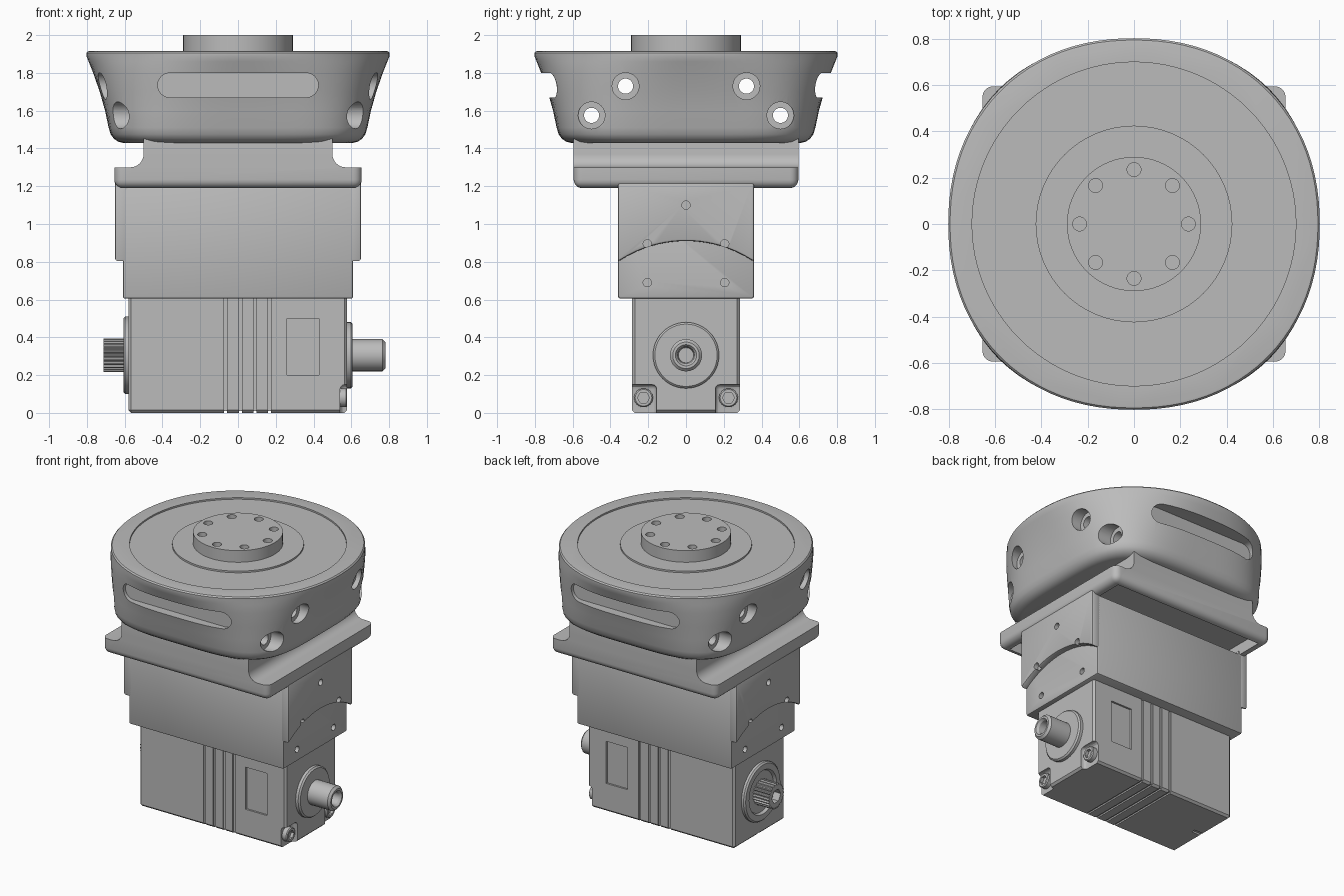
import bpy, bmesh
from math import sin, cos, pi, radians, sqrt, asin
from mathutils import Vector

if "Cube" in bpy.data.objects:
    bpy.data.objects.remove(bpy.data.objects["Cube"])

grey = bpy.data.materials.new("machined grey")
grey.use_nodes = True
grey.diffuse_color = (0.5, 0.5, 0.5, 1)
grey.node_tree.nodes["Principled BSDF"].inputs["Base Color"].default_value = (0.5, 0.5, 0.5, 1)


def place(axis, p, d):
    """Put a 2D point on the plane across an axis, at distance d along it."""
    return {"x": (d, p[0], p[1]), "y": (p[0], d, p[1]), "z": (p[0], p[1], d)}[axis]


def loft(name, rings):
    bm = bmesh.new()
    rows = [[bm.verts.new(p) for p in ring] for ring in rings]
    n = len(rows[0])
    for a, b in zip(rows, rows[1:]):
        for i in range(n):
            j = (i + 1) % n
            bm.faces.new((a[i], a[j], b[j], b[i]))
    bm.faces.new(rows[0])
    bm.faces.new(rows[-1])
    bmesh.ops.recalc_face_normals(bm, faces=bm.faces)
    mesh = bpy.data.meshes.new(name)
    bm.to_mesh(mesh)
    bm.free()
    mesh.materials.append(grey)
    ob = bpy.data.objects.new(name, mesh)
    bpy.context.collection.objects.link(ob)
    return ob


def prism(name, axis, pts, a, b):
    return loft(name, [[place(axis, p, d) for p in pts] for d in (a, b)])


def box(name, x0, x1, y0, y1, z0, z1):
    return prism(name, "z", [(x0, y0), (x1, y0), (x1, y1), (x0, y1)], z0, z1)


def circle(c, r, n=48):
    return [(c[0] + r * cos(2 * pi * i / n), c[1] + r * sin(2 * pi * i / n)) for i in range(n)]


def cyl(name, axis, c, r, a, b, n=48):
    return prism(name, axis, circle(c, r, n), a, b)


def lathe(name, axis, c, profile):
    return loft(name, [[place(axis, p, d) for p in circle(c, r)] for d, r in profile])


def apply(ob, mod):
    bpy.context.view_layer.objects.active = ob
    bpy.ops.object.modifier_apply(modifier=mod.name)


def bevel(ob, width, segments=1):
    m = ob.modifiers.new("bevel", "BEVEL")
    m.width, m.segments, m.angle_limit = width, segments, radians(40)
    apply(ob, m)
    return ob


def cut(ob, cutter):
    m = ob.modifiers.new("cut", "BOOLEAN")
    m.operation, m.solver, m.object = "DIFFERENCE", "EXACT", cutter
    apply(ob, m)
    bpy.data.objects.remove(cutter)


SIDES = (-1, 1)

# Head: rounded square flaring into a round rim
PROFILE = [(1.43, 0.61), (1.436, 0.635), (1.452, 0.658), (1.475, 0.674), (1.51, 0.685),
           (1.6, 0.704), (1.7, 0.732), (1.8, 0.767), (1.86, 0.791), (1.89, 0.803),
           (1.905, 0.803), (1.914, 0.795), (1.916, 0.785)]


def head_ring(z, half, n=96):
    e = 4 - 1.85 * min(1, max(0, (z - 1.47) / 0.42))
    ring = []
    for i in range(n):
        c, s = cos(2 * pi * i / n), sin(2 * pi * i / n)
        r = half / (abs(c) ** e + abs(s) ** e) ** (1 / e)
        ring.append((r * c, r * s, z))
    return ring


head = loft("head", [head_ring(z, h) for z, h in PROFILE])
cut(head, cyl("recess", "z", (0, 0), 0.70, 1.905, 2.1, 96))

# Slots front and back
slot = [(sx * 0.36 + 0.065 * cos(t), 1.735 + 0.065 * sin(t))
        for sx, start in ((1, -pi / 2), (-1, pi / 2))
        for t in [start + pi * k / 12 for k in range(13)]]
for s in SIDES:
    cut(head, prism("slot", "y", slot, s * 0.66, s * 1.0))

# Counterbored cross holes
for y, z, floor in ((0.32, 1.73, 0.66), (0.5, 1.575, 0.56)):
    for sy in SIDES:
        cut(head, cyl("through", "x", (sy * y, z), 0.04, -1, 1, 32))
        for sx in SIDES:
            cut(head, cyl("counterbore", "x", (sy * y, z), 0.071, sx * floor, sx * 1.1, 32))

# Output flange on top
output_ring = cyl("output_ring", "z", (0, 0), 0.425, 1.89, 1.917, 64)
output_flange = cyl("output_flange", "z", (0, 0), 0.29, 1.89, 2.0, 64)
for i in range(8):
    t = i * pi / 4
    cut(output_flange, cyl("hole", "z", (0.235 * cos(t), 0.235 * sin(t)), 0.03, 1.94, 2.1, 24))

# Mounting plate with side notches and hollow underside
plate = bevel(box("mounting_plate", -0.655, 0.655, -0.595, 0.595, 1.19, 1.52), 0.045, 5)
for s in SIDES:
    arc = [(s * (0.57 - 0.07 * sin(t)), 1.37 - 0.07 * cos(t)) for t in [pi / 2 * k / 8 for k in range(9)]]
    notch = [(s * 0.8, 1.3)] + arc + [(s * 0.5, 1.6), (s * 0.8, 1.6)]
    cut(plate, prism("notch", "y", notch, -0.8, 0.8))
    cut(plate, box("pocket", -0.59, 0.59, min(s * 0.25, s * 0.545), max(s * 0.25, s * 0.545), 1.1, 1.27))

# Bracket body
bracket = bevel(box("bracket", -0.61, 0.61, -0.36, 0.36, 0.605, 1.195), 0.012, 2)

# Arched end plates
R = 0.644
half_angle = asin(0.36 / R)
arch = [(R * sin(t), 0.91 - R + R * cos(t))
        for t in [half_angle * (k / 10 - 1) for k in range(21)]]
for s, side in ((-1, "right"), (1, "left")):
    end = prism(side + "_end_plate", "x", arch + [(0.36, 1.22), (-0.36, 1.22)], s * 0.58, s * 0.652)
    bevel(end, 0.012, 2)
    for y, z in ((0, 1.1), (-0.205, 0.895), (0.205, 0.895)):
        cut(end, cyl("hole", "x", (y, z), 0.022, s * 0.62, s * 0.8, 20))
    for sy in SIDES:
        cut(bracket, cyl("hole", "x", (sy * 0.205, 0.69), 0.022, s * 0.575, s * 0.8, 20))

# Motor body with bolt pockets, grooves and recessed panels
motor = bevel(box("motor_body", -0.58, 0.577, -0.285, 0.285, 0.0, 0.63), 0.014)
for s in SIDES:
    y0, y1 = sorted((s * 0.155, s * 0.4))
    cut(motor, bevel(box("bolt_pocket", 0.54, 0.8, y0, y1, -0.2, 0.15), 0.025, 3))
    y0, y1 = sorted((s * 0.272, s * 0.4))
    cut(motor, box("panel", 0.26, 0.43, y0, y1, 0.2, 0.5))
    for i in range(4):
        x = -0.065 + 0.077 * i
        y0, y1 = sorted((s * 0.277, s * 0.4))
        cut(motor, box("groove", x - 0.008, x + 0.008, y0, y1, -0.1, 0.7))
for i in range(4):
    x = -0.065 + 0.077 * i
    cut(motor, box("groove", x - 0.008, x + 0.008, -0.4, 0.4, -0.1, 0.01))
cut(motor, box("end_slot", -0.7, -0.5, -0.015, 0.015, -0.1, 0.012))

# Socket bolts
for s, side in ((-1, "front"), (1, "back")):
    c = (s * 0.225, 0.08)
    bolt = bevel(cyl(side + "_bolt", "x", c, 0.05, 0.52, 0.577, 32), 0.006)
    cut(bolt, cyl("hex", "x", c, 0.032, 0.555, 0.7, 6))

# Smooth hollow shaft on the left, splined shaft on the right
AXIS = (0, 0.305)
lathe("left_shaft", "x", AXIS, [(0.56, 0.175), (0.597, 0.175), (0.607, 0.165), (0.607, 0.085),
                                (0.765, 0.085), (0.78, 0.07), (0.78, 0.056), (0.765, 0.045),
                                (0.7, 0.04)])
lathe("right_shaft_collar", "x", AXIS, [(-0.56, 0.205), (-0.597, 0.205), (-0.607, 0.195),
                                        (-0.607, 0.155), (-0.588, 0.145), (-0.588, 0.08)])
TEETH = 24
spline = [(r * cos(t), AXIS[1] + r * sin(t))
          for i in range(TEETH)
          for r, t in [((0.088, 0.078)[k // 2], 2 * pi * (i + k / 4) / TEETH) for k in range(4)]]
right_shaft = prism("right_splined_shaft", "x", spline, -0.57, -0.712)
cut(right_shaft, cyl("socket", "x", AXIS, 0.05, -0.66, -0.8, 6))

# Smooth curved faces, keep machined edges sharp
for ob in bpy.context.collection.objects:
    if ob.type == "MESH" and grey.name in ob.data.materials:
        bpy.ops.object.select_all(action="DESELECT")
        ob.select_set(True)
        bpy.context.view_layer.objects.active = ob
        bpy.ops.object.shade_smooth_by_angle(angle=radians(30))
